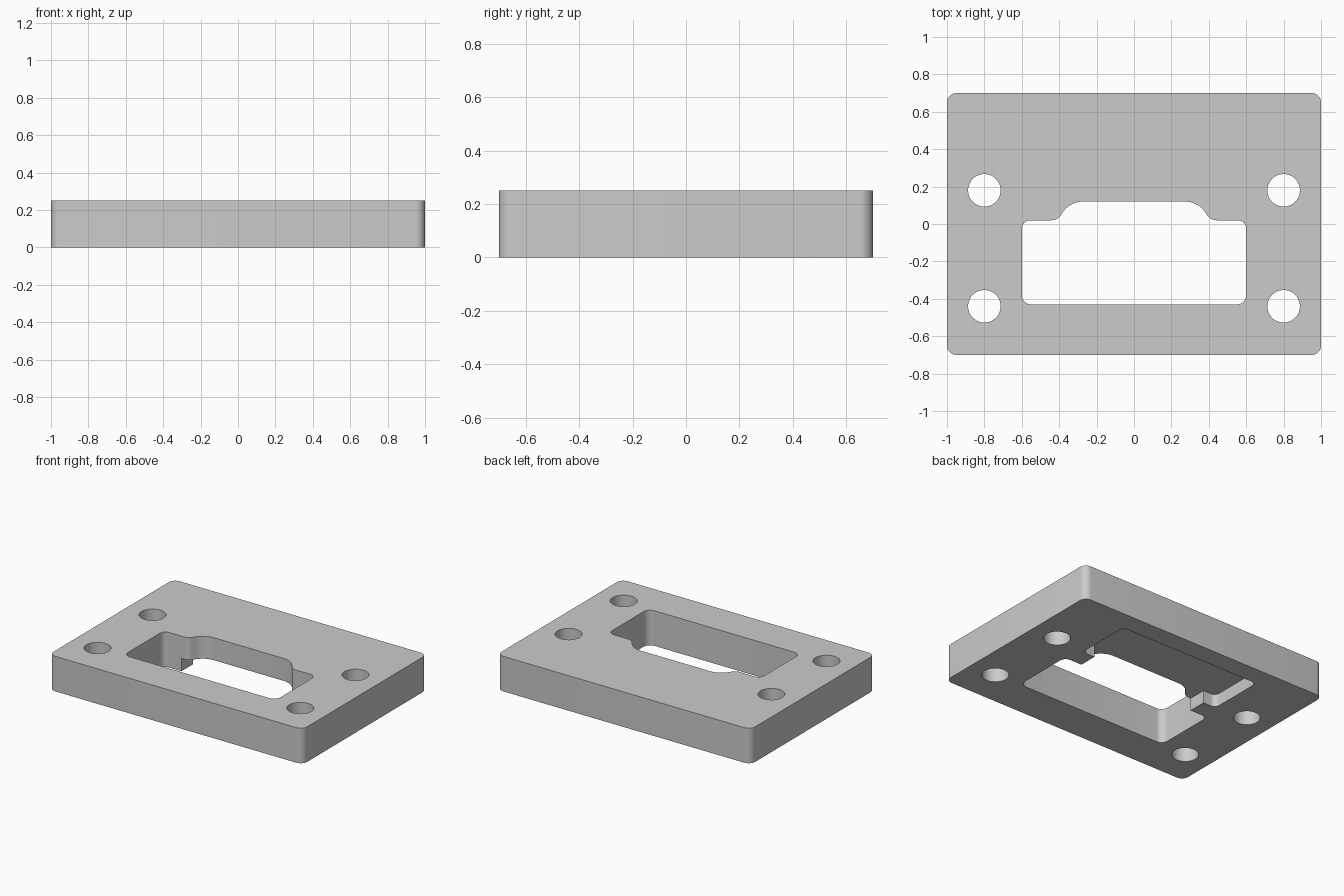
import bpy, bmesh, math
from mathutils import Vector

cube = bpy.data.objects.get("Cube")
if cube:
    bpy.data.objects.remove(cube, do_unlink=True)

THICK = 0.25
RECESS = 0.09

grey = bpy.data.materials.new("plain grey")
grey.use_nodes = True
grey.diffuse_color = (0.6, 0.6, 0.6, 1)
grey.node_tree.nodes["Principled BSDF"].inputs["Base Color"].default_value = (0.6, 0.6, 0.6, 1)


def rounded(corners, steps=8):
    """Outline with each (x, y, radius) corner replaced by an arc."""
    out = []
    n = len(corners)
    for i, (x, y, r) in enumerate(corners):
        p = Vector((x, y))
        a = (Vector(corners[i - 1][:2]) - p).normalized()
        b = (Vector(corners[(i + 1) % n][:2]) - p).normalized()
        if r == 0:
            out.append(p)
            continue
        half = a.angle(b) / 2
        centre = p + (a + b).normalized() * (r / math.sin(half))
        start = p + a * (r / math.tan(half)) - centre
        end = p + b * (r / math.tan(half)) - centre
        for s in range(steps + 1):
            t = s / steps
            sweep = math.pi - 2 * half
            v = start * math.sin((1 - t) * sweep) + end * math.sin(t * sweep)
            out.append(centre + v / math.sin(sweep))
    return out


def mirrored(half):
    """Complete a right-hand half outline, listed from bottom to top."""
    return half + [(-x, y, r) for x, y, r in reversed(half)]


def prism(name, outline, z0, z1):
    bm = bmesh.new()
    face = bm.faces.new([bm.verts.new((p.x, p.y, z0)) for p in outline])
    top = bmesh.ops.extrude_face_region(bm, geom=[face])["geom"]
    verts = [g for g in top if isinstance(g, bmesh.types.BMVert)]
    bmesh.ops.translate(bm, verts=verts, vec=(0, 0, z1 - z0))
    bmesh.ops.recalc_face_normals(bm, faces=bm.faces)
    mesh = bpy.data.meshes.new(name)
    bm.to_mesh(mesh)
    bm.free()
    mesh.materials.append(grey)
    ob = bpy.data.objects.new(name, mesh)
    bpy.context.collection.objects.link(ob)
    return ob


def cut(target, cutter):
    cutter.hide_render = True
    mod = target.modifiers.new(cutter.name, "BOOLEAN")
    mod.operation = "DIFFERENCE"
    mod.solver = "EXACT"
    mod.object = cutter
    bpy.context.view_layer.objects.active = target
    bpy.ops.object.modifier_apply(modifier=mod.name)
    bpy.data.objects.remove(cutter, do_unlink=True)


# Plate with rounded vertical corners
plate = prism("mounting_plate", rounded(mirrored([(1, -0.7, 0.05), (1, 0.7, 0.05)])), 0, THICK)

# Through opening with a raised shoulder at the back
opening = [(0.6, -0.43, 0.05), (0.6, 0.02, 0.045), (0.408, 0.02, 0.06), (0.345, 0.12, 0.13)]
cut(plate, prism("opening_cutter", rounded(mirrored(opening)), -0.1, THICK + 0.1))

# Shallow pocket in the underside, joined to the opening by a throat
pocket = [(0.46, -0.05, 0), (0.46, 0.15, 0), (0.56, 0.15, 0.04), (0.56, 0.56, 0.04)]
cut(plate, prism("pocket_cutter", rounded(mirrored(pocket)), -0.1, RECESS))

# Four screw holes
for x in (-0.8, 0.8):
    for y in (-0.44, 0.18):
        ring = [Vector((x + 0.087 * math.cos(a), y + 0.087 * math.sin(a)))
                for a in (math.tau * i / 48 for i in range(48))]
        cut(plate, prism("screw_hole_cutter", ring, -0.1, THICK + 0.1))

# Smooth curved walls, crisp edges
bpy.ops.object.select_all(action="DESELECT")
plate.select_set(True)
bpy.context.view_layer.objects.active = plate
bpy.ops.object.shade_smooth_by_angle(angle=math.radians(30))
